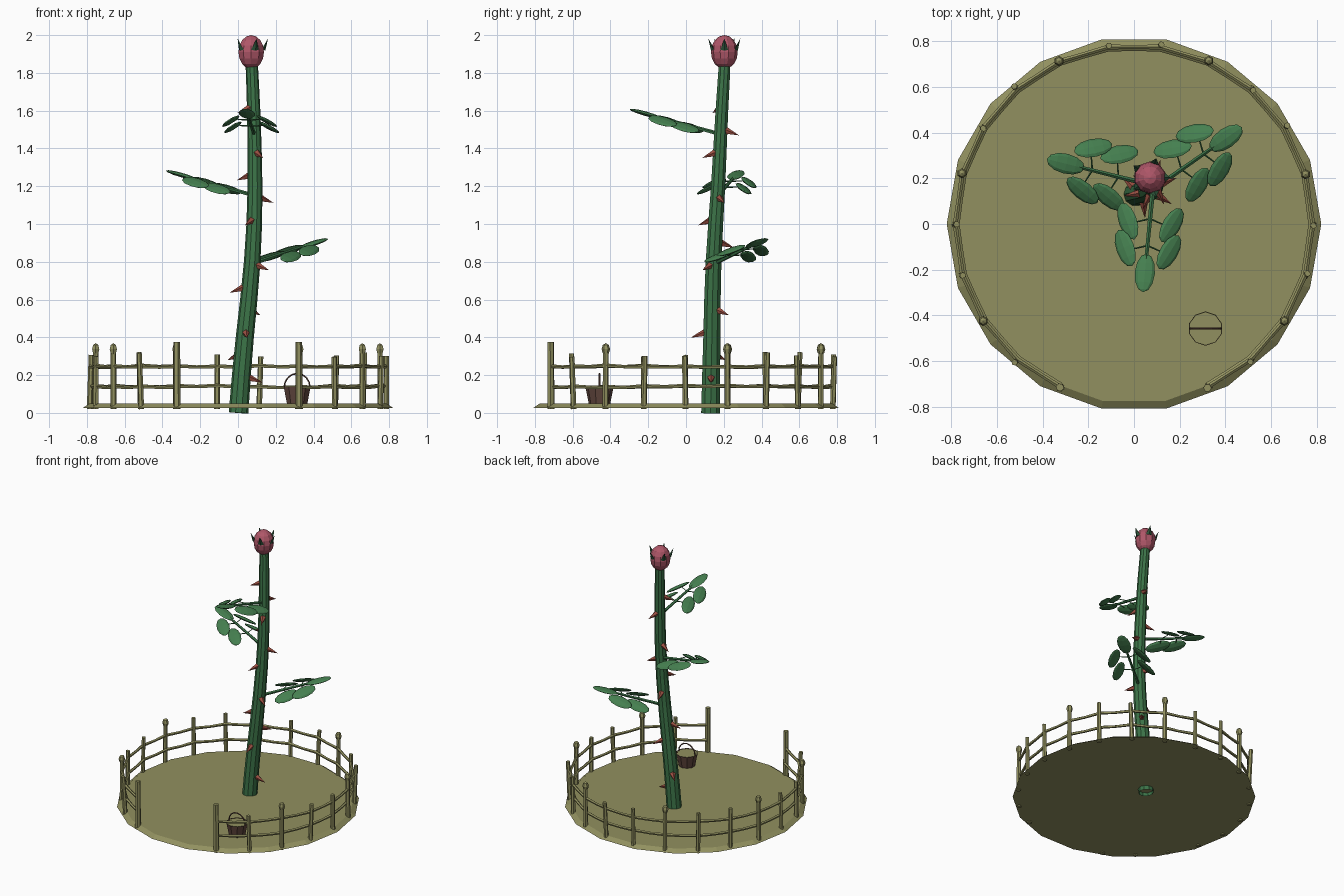
import bpy, bmesh, math, random
from mathutils import Vector, Matrix

if "Cube" in bpy.data.objects:
    bpy.data.objects.remove(bpy.data.objects["Cube"])

random.seed(4)


def material(name, rgb):
    m = bpy.data.materials.new(name)
    m.diffuse_color = (*rgb, 1)
    m.use_nodes = True
    m.node_tree.nodes["Principled BSDF"].inputs["Base Color"].default_value = m.diffuse_color
    return m


OLIVE = material("olive wood and soil", (0.285, 0.28, 0.115))
STEM = material("stem green", (0.045, 0.175, 0.065))
LEAF = material("leaf green", (0.06, 0.215, 0.08))
SEPAL = material("dark green", (0.025, 0.085, 0.04))
PINK = material("bud pink", (0.43, 0.095, 0.14))
THORN = material("thorn red", (0.33, 0.08, 0.055))
BROWN = material("bucket brown", (0.12, 0.062, 0.048))


def finish(bm, name, mat):
    me = bpy.data.meshes.new(name)
    bm.to_mesh(me)
    bm.free()
    me.materials.append(mat)
    ob = bpy.data.objects.new(name, me)
    bpy.context.collection.objects.link(ob)
    return ob


def cone(bm, a, b, r1, r2, sides, caps=True):
    """Cylinder or cone running from point a to point b."""
    a, b = Vector(a), Vector(b)
    d = b - a
    m = Matrix.Translation((a + b) / 2) @ d.to_track_quat('Z', 'Y').to_matrix().to_4x4()
    bmesh.ops.create_cone(bm, cap_ends=caps, segments=sides, radius1=r1, radius2=r2,
                          depth=d.length, matrix=m)


def ball(bm, m, scale, seg, rings):
    bmesh.ops.create_uvsphere(bm, u_segments=seg, v_segments=rings, radius=1,
                              matrix=m @ Matrix.Diagonal((*scale, 1)))


def tube(bm, path, radii, sides):
    """Open tube of horizontal or tangent-facing rings along a path."""
    path = [Vector(p) for p in path]
    rows = []
    for i, p in enumerate(path):
        t = path[min(i + 1, len(path) - 1)] - path[max(i - 1, 0)]
        q = Vector((0, 0, 1)).rotation_difference(t.normalized())
        rows.append([bm.verts.new(p + q @ Vector((radii[i] * math.cos(2 * math.pi * k / sides),
                                                  radii[i] * math.sin(2 * math.pi * k / sides), 0)))
                     for k in range(sides)])
    for r0, r1 in zip(rows, rows[1:]):
        for k in range(sides):
            j = (k + 1) % sides
            bm.faces.new((r0[k], r0[j], r1[j], r1[k]))


# Ground: thin 18-sided plate with a sloping rim
bm = bmesh.new()
bmesh.ops.create_cone(bm, cap_ends=True, segments=18, radius1=0.82, radius2=0.787, depth=0.022,
                      matrix=Matrix.Translation((0, 0, 0.038)) @ Matrix.Rotation(math.pi / 2, 4, 'Z'))
finish(bm, "ground_plate", OLIVE)

# Fence posts, open at the front; every third post has a pointed cap
R, N = 0.785, 20
ANG = [math.radians(-65.7 + i * 311.4 / (N - 1)) for i in range(N)]
posts, caps = bmesh.new(), bmesh.new()
for i, a in enumerate(ANG):
    x, y = R * math.cos(a), R * math.sin(a)
    end, capped = i in (0, N - 1), i % 3 == 2
    lean = 0.003 if end or capped else 0.012
    tx, ty = x + random.uniform(-lean, lean), y + random.uniform(-lean, lean)
    h = 0.375 if end else 0.325 if capped else random.uniform(0.295, 0.325)
    r = 0.02 if end else 0.0165 if capped else 0.0155
    cone(posts, (x, y, 0.02), (tx, ty, h), r, r * 0.9, 6)
    if capped:
        ball(caps, Matrix.Translation((tx, ty, 0.337)), (0.022, 0.022, 0.032), 6, 4)
finish(posts, "fence_posts", OLIVE)
finish(caps, "post_caps", OLIVE)

# Two rails between neighbouring posts
rails = bmesh.new()
for z, r in ((0.247, 0.783), (0.14, 0.774)):
    pts = [Vector((r * math.cos(a), r * math.sin(a), z + random.uniform(-0.004, 0.004))) for a in ANG]
    for p, q in zip(pts, pts[1:]):
        mid = (p + q) / 2 - Vector((0, 0, 0.004))
        cone(rails, p, mid, 0.011, 0.0095, 5)
        cone(rails, mid, q, 0.0095, 0.011, 5)
finish(rails, "fence_rails", OLIVE)

# Stem: leaning, tapered open tube
PATH = [(0.003, 0.13, 0), (0.018, 0.133, 0.2), (0.036, 0.137, 0.4), (0.057, 0.14, 0.6),
        (0.075, 0.146, 0.8), (0.086, 0.157, 1.0), (0.09, 0.17, 1.2), (0.088, 0.18, 1.4),
        (0.083, 0.19, 1.6), (0.075, 0.202, 1.8), (0.071, 0.204, 1.86)]


def stem_r(z):
    return 0.052 - 0.0105 * z


def stem_at(z):
    for p, q in zip(PATH, PATH[1:]):
        if z <= q[2]:
            return Vector(p).lerp(Vector(q), (z - p[2]) / (q[2] - p[2]))


bm = bmesh.new()
tube(bm, PATH, [stem_r(p[2]) for p in PATH], 10)
finish(bm, "stem", STEM)

# Thorns: golden-angle spiral up the stem, drooping a little
bm = bmesh.new()
for i in range(13):
    z = 0.185 + i * 0.119
    a = math.radians(137.5 * i)
    d = Vector((math.cos(a), math.sin(a), 0))
    c, r = stem_at(z), stem_r(z)
    cone(bm, c + d * (r - 0.008), c + d * (r + 0.065) - Vector((0, 0, 0.025)), 0.02, 0, 5)
finish(bm, "thorns", THORN)

# Bud and its five sepals
HEAD = Vector((0.07, 0.203, 1.91))
bm = bmesh.new()
ball(bm, Matrix.Translation(HEAD), (0.071, 0.071, 0.09), 10, 8)
finish(bm, "bud", PINK)
bm = bmesh.new()
for i in range(5):
    m = (Matrix.Translation(HEAD) @ Matrix.Rotation(math.radians(72 * i), 4, 'Z')
         @ Matrix.Translation((0.077, 0, 0.042)) @ Matrix.Rotation(math.radians(22), 4, 'Y')
         @ Matrix.Diagonal((0.5, 1, 1, 1)))
    bmesh.ops.create_cone(bm, cap_ends=True, segments=4, radius1=0.021, radius2=0, depth=0.065, matrix=m)
finish(bm, "sepals", SEPAL)

# Three compound leaves: stalk, one end leaflet and two pairs of drooping side leaflets
SLOPE = 0.275
for name, z, deg in (("lower", 0.80, 35), ("middle", 1.16, 166), ("upper", 1.485, 264.5)):
    c = stem_at(z)
    base = Matrix.Translation(c) @ Matrix.Rotation(math.radians(deg), 4, 'Z')
    height = lambda r: SLOPE * (r - 0.04)
    stalk, leaf = bmesh.new(), bmesh.new()
    cone(stalk, base @ Vector((0.02, 0, height(0.02))), base @ Vector((0.36, 0, height(0.36))), 0.011, 0.008, 5)
    spots = [(0.40, 0)] + [(r, s) for r in (0.30, 0.182) for s in (1, -1)]
    for r, s in spots:
        m = (base @ Matrix.Translation((r, s * 0.096, height(r) - 0.012 * abs(s)))
             @ Matrix.Rotation(math.radians(-26 * s), 4, 'Z')
             @ Matrix.Rotation(-math.atan(SLOPE), 4, 'Y')
             @ Matrix.Rotation(math.radians(-24 * s), 4, 'X')
             @ Matrix.Diagonal((0.088, 0.044, 0.012, 1))
             @ Matrix.Rotation(math.pi / 2, 4, 'Y'))
        ball(leaf, m, (1, 1, 1), 8, 6)
        if s:  # short twig to the side leaflet
            cone(stalk, base @ Vector((r - 0.02, 0, height(r - 0.02))),
                 base @ Vector((r, s * 0.06, height(r) - 0.003)), 0.004, 0.003, 4)
    finish(stalk, name + "_leaf_stalk", STEM)
    finish(leaf, name + "_leaflets", LEAF)

# Bucket: tapered staves, soil filling and arched handle
BX, BY = 0.313, -0.458
bm = bmesh.new()
cone(bm, (BX, BY, 0.045), (BX, BY, 0.14), 0.056, 0.075, 10, caps=False)
bmesh.ops.contextual_create(bm, geom=[e for e in bm.edges if all(v.co.z < 0.06 for v in e.verts)])
finish(bm, "bucket", BROWN)
bm = bmesh.new()
cone(bm, (BX, BY, 0.12), (BX, BY, 0.136), 0.069, 0.073, 10)
finish(bm, "bucket_soil", OLIVE)
bm = bmesh.new()
arc = [(BX - 0.068 * math.cos(math.pi * k / 8), BY, 0.135 + 0.073 * math.sin(math.pi * k / 8)) for k in range(9)]
for p, q in zip(arc, arc[1:]):
    cone(bm, p, q, 0.0045, 0.0045, 5)
finish(bm, "bucket_handle", BROWN)
